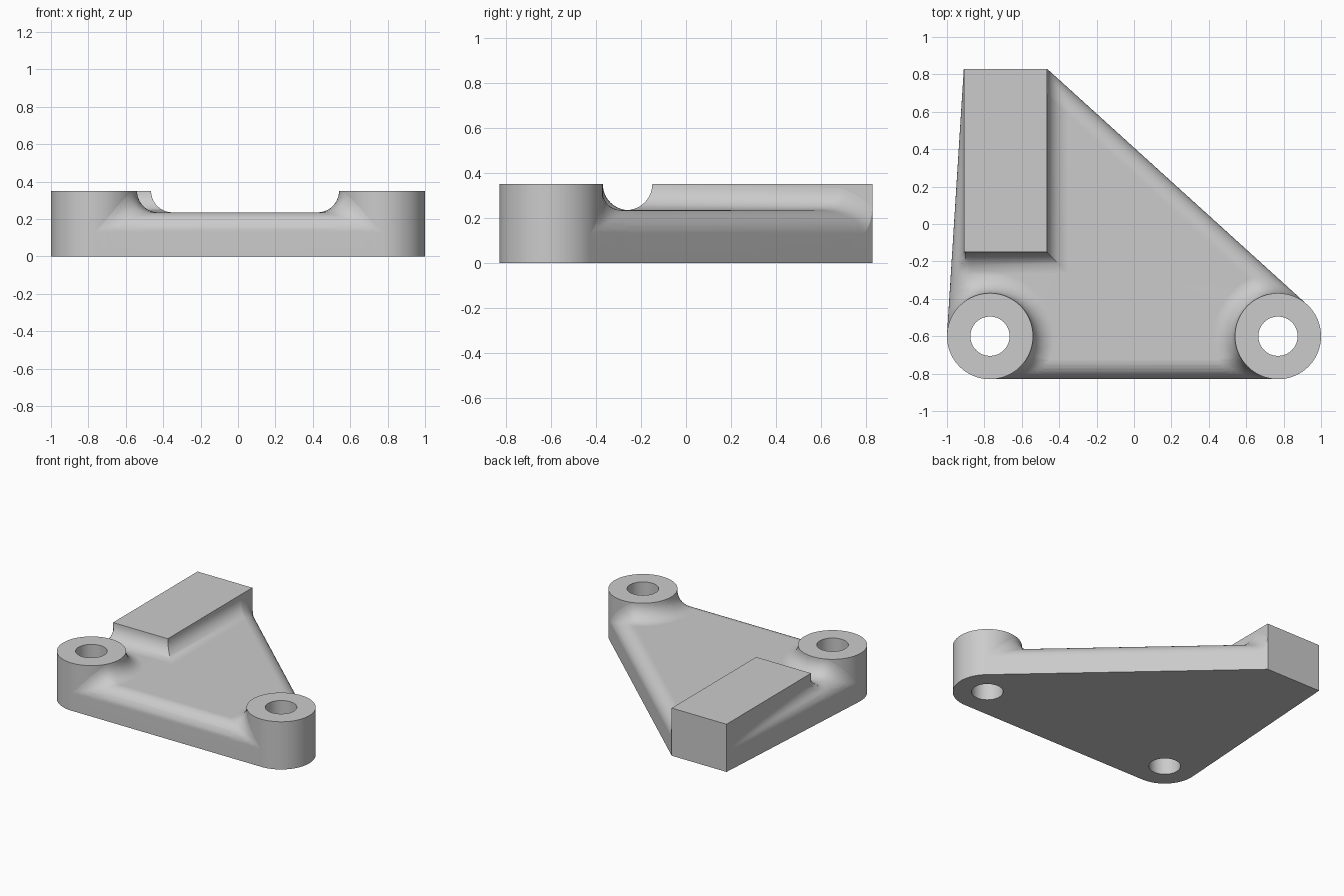
import bpy, bmesh
from math import pi, cos, sin, sqrt, acos, atan2
from mathutils import Vector
from mathutils.geometry import delaunay_2d_cdt

old = bpy.data.objects.get("Cube")
if old:
    bpy.data.objects.remove(old, do_unlink=True)

TOP, FLOOR = 0.35, 0.235           # boss/block height and web height
FILLET, ROUND = 0.115, 0.105       # concave and convex edge radii
BOSS_R, HOLE_R, SEG, STEPS = 0.23, 0.105, 96, 10
BOSSES = [Vector((-0.77, -0.6)), Vector((0.77, -0.6))]
X0, X1, Y0, Y1 = -0.91, -0.465, -0.15, 0.83   # block footprint

metal = bpy.data.materials.new("plain grey")
metal.use_nodes = True
grey = (0.6, 0.6, 0.6, 1)
metal.diffuse_color = grey
metal.node_tree.nodes["Principled BSDF"].inputs["Base Color"].default_value = grey


def finish(name, bm):
    bmesh.ops.recalc_face_normals(bm, faces=bm.faces)
    mesh = bpy.data.meshes.new(name)
    bm.to_mesh(mesh)
    bm.free()
    obj = bpy.data.objects.new(name, mesh)
    bpy.context.collection.objects.link(obj)
    mesh.materials.append(metal)
    bpy.ops.object.select_all(action='DESELECT')
    obj.select_set(True)
    bpy.context.view_layer.objects.active = obj
    bpy.ops.object.shade_smooth_by_angle(angle=0.6)
    mod = obj.modifiers.new("flat faces", 'WEIGHTED_NORMAL')
    mod.keep_sharp = True


def ring(centre, radius, count):
    return [centre + Vector((cos(2 * pi * i / count), sin(2 * pi * i / count))) * radius
            for i in range(count)]


# Drilled bosses, spun from a rectangular section
for name, c in zip(("right_boss", "left_boss"), BOSSES):
    bm = bmesh.new()
    section = [bm.verts.new((c.x + r, c.y, z)) for r, z in
               ((HOLE_R, 0), (BOSS_R, 0), (BOSS_R, TOP), (HOLE_R, TOP))]
    edges = [bm.edges.new((section[i - 1], section[i])) for i in range(4)]
    bmesh.ops.spin(bm, geom=section + edges, cent=(c.x, c.y, 0), axis=(0, 0, 1),
                   angle=2 * pi, steps=SEG, use_merge=True)
    bmesh.ops.remove_doubles(bm, verts=bm.verts, dist=0.0001)
    finish(name, bm)

# Raised block
bm = bmesh.new()
bmesh.ops.create_cube(bm, size=1)
for v in bm.verts:
    v.co = (X1 if v.co.x > 0 else X0, Y1 if v.co.y > 0 else Y0, TOP if v.co.z > 0 else 0)
finish("raised_block", bm)


# Web side lines as (outward normal, offset): front edge plus two tangents
def tangent(corner, centre, side):
    d = corner - centre
    a = atan2(d.y, d.x) + side * acos(BOSS_R / d.length)
    n = Vector((cos(a), sin(a)))
    return n, n.dot(corner)


SIDES = [(Vector((0, -1)), BOSS_R - BOSSES[0].y),
         tangent(Vector((X0, Y1)), BOSSES[0], 1),
         tangent(Vector((X1, Y1)), BOSSES[1], -1)]


def nearest_side(p):
    return min(((o - n.dot(p), n) for n, o in SIDES), key=lambda s: s[0])


def boss_dist(p):
    return min((p - c).length for c in BOSSES) - BOSS_R


def block_dist(p):
    return max(X0 - p.x, p.x - X1, Y0 - p.y)


def beyond_boss(p):
    # Outer corner between the two tangent points of a boss
    for c, (n, _), sign in zip(BOSSES, SIDES[1:], (-1, 1)):
        v = p - c
        if sign * v.x > 0 and sign * (v.x * n.y - v.y * n.x) > 0:
            return True
    return False


def with_ball_height(path):
    # Height of a fillet-sized ball resting on the rounded web
    out = []
    for c in path:
        over = max(ROUND - nearest_side(c)[0], 0)
        out.append((c.x, c.y, FLOOR - ROUND + sqrt(max((ROUND + FILLET) ** 2 - over ** 2, 0))))
    return out


# Paths of the ball that rolls along the boss and block walls
boss_path = with_ball_height([p for c in BOSSES for p in ring(c, BOSS_R + FILLET, 400)])
lx, rx, fy = X0 - FILLET, X1 + FILLET, Y0 - FILLET
block_path = with_ball_height(
    [Vector((x, fy + i * 0.005)) for x in (lx, rx) for i in range(230)]
    + [Vector((lx + (rx - lx) * i / 150, fy)) for i in range(151)])


def height(p):
    d, n = nearest_side(p)
    lean = max(ROUND - max(d, 0), 0)
    z = base = FLOOR - ROUND + sqrt(ROUND ** 2 - lean ** 2)
    touch = p + n * (FILLET * lean / ROUND)
    for dist, path in ((boss_dist, boss_path), (block_dist, block_path)):
        if dist(p) < FILLET and dist(touch) < FILLET - 0.0001:
            fits = [cz - sqrt(max(FILLET ** 2 - q, 0)) for cx, cy, cz in path
                    if (q := (cx - p.x) ** 2 + (cy - p.y) ** 2) < FILLET ** 2 + 0.0002]
            z = max(z, min(fits, default=base))
    return min(TOP, z)


# Contour lines that follow the rounds and fillets
points, links = [], []


def add_path(path, closed=False):
    start, n = len(points), len(path)
    points.extend(path)
    links.extend((start + i, start + (i + 1) % n) for i in range(n if closed else n - 1))


for k in range(STEPS + 1):
    s = 1 - cos(k / STEPS * pi / 2)
    for n, o in SIDES:
        mid, along = n * (o - ROUND * s), Vector((-n.y, n.x)) * 3
        add_path([mid - along, mid + along])
    for c in BOSSES:
        add_path(ring(c, BOSS_R + FILLET * s, SEG), True)
    g = FILLET * s
    add_path([Vector(q) for q in ((X0 - g, 2), (X0 - g, Y0 - g), (X1 + g, Y0 - g), (X1 + g, 2))])
add_path([Vector((-2, Y1)), Vector((2, Y1))])

# Web with rounded rim and filleted feet
coords, _, tris = delaunay_2d_cdt(points, links, [], 0, 0.00005, False)[:3]
bm = bmesh.new()
verts = [bm.verts.new((p.x, p.y, 0)) for p in coords]
for tri in tris:
    m = sum((coords[i] for i in tri), Vector((0, 0))) / len(tri)
    if (nearest_side(m)[0] > 0 and m.y < Y1 and boss_dist(m) > -0.0002
            and block_dist(m) > 0 and not beyond_boss(m)):
        bm.faces.new([verts[i] for i in tri])
bmesh.ops.delete(bm, geom=[v for v in bm.verts if not v.link_faces], context='VERTS')
for v in bm.verts:
    v.co.z = height(v.co.xy)
out = bmesh.ops.extrude_face_region(bm, geom=bm.faces[:], use_keep_orig=True)
for v in out["geom"]:
    if isinstance(v, bmesh.types.BMVert):
        v.co.z = 0
finish("web_plate", bm)
